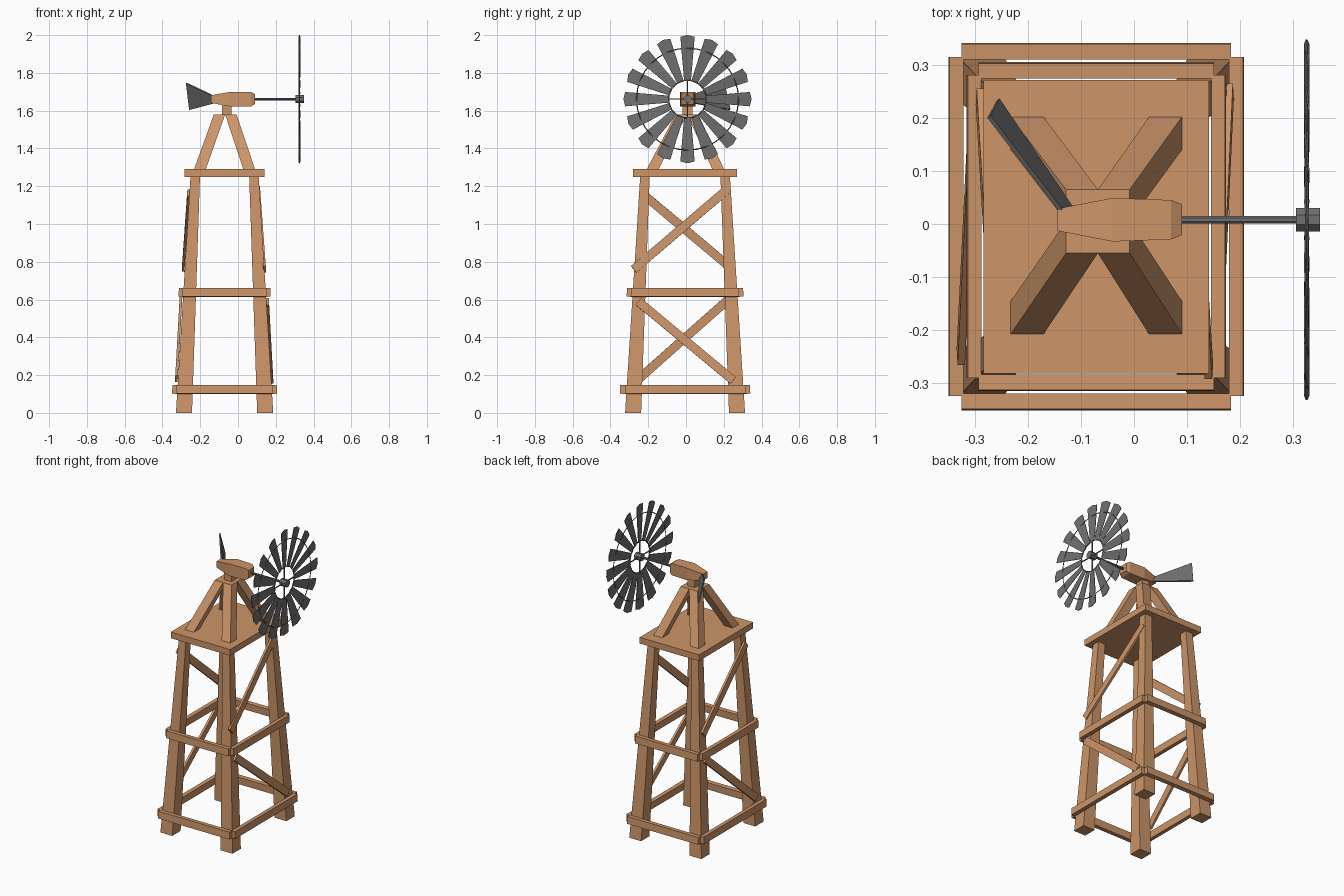
import bpy, math
from mathutils import Vector as V, Matrix

if "Cube" in bpy.data.objects:
    bpy.data.objects.remove(bpy.data.objects["Cube"])

CX, CY = -0.071, -0.005      # tower axis
RY, RZ = 0.008, 1.661        # rotor and head axis


def material(name, col):
    m = bpy.data.materials.new(name)
    m.diffuse_color = (*col, 1)
    m.use_nodes = True
    m.node_tree.nodes["Principled BSDF"].inputs["Base Color"].default_value = m.diffuse_color
    return m


wood = material("wood", (0.61, 0.30, 0.14))
metal = material("grey_metal", (0.16, 0.16, 0.16))


def mesh(name, verts, faces, mat):
    me = bpy.data.meshes.new(name)
    me.from_pydata([tuple(v) for v in verts], [], faces)
    me.materials.append(mat)
    ob = bpy.data.objects.new(name, me)
    bpy.context.collection.objects.link(ob)
    return ob


def loft(name, sections, mat):
    """Skin a list of equal-sized rings and cap both ends."""
    n = len(sections[0])
    verts = [v for s in sections for v in s]
    faces = [tuple(range(n))[::-1], tuple(range(len(verts) - n, len(verts)))]
    for k in range(len(sections) - 1):
        for i in range(n):
            j = (i + 1) % n
            faces.append((k*n + i, k*n + j, k*n + n + j, k*n + n + i))
    return mesh(name, verts, faces, mat)


def rect_z(x, y, z, hx, hy):
    return [V((x-hx, y-hy, z)), V((x+hx, y-hy, z)), V((x+hx, y+hy, z)), V((x-hx, y+hy, z))]


def rect_x(x, y, z, hy, hz):
    return [V((x, y-hy, z-hz)), V((x, y+hy, z-hz)), V((x, y+hy, z+hz)), V((x, y-hy, z+hz))]


def beam(name, p, q, width, thick, normal, mat=wood):
    """Flat plank from p to q whose broad side faces the normal."""
    p, q = V(p), V(q)
    d = (q - p).normalized()
    n = V(normal)
    n = (n - d * n.dot(d)).normalized() * thick / 2
    s = d.cross(n).normalized() * width / 2
    return loft(name, [[c-n-s, c+n-s, c+n+s, c-n+s] for c in (p, q)], mat)


def cylinder(name, x0, x1, r, sides):
    ring = lambda x: [V((x, RY + r*math.cos(a), RZ + r*math.sin(a)))
                      for a in (2*math.pi*(i + .5)/sides for i in range(sides))]
    return loft(name, [ring(x0), ring(x1)], metal)


# Tapered legs and roof struts
for sx in (-1, 1):
    for sy in (-1, 1):
        loft("leg", [rect_z(CX + sx*.215, CY + sy*.275, 0, .0425, .0425),
                     rect_z(CX + sx*.155, CY + sy*.212, 1.26, .025, .025)], wood)
        loft("strut", [rect_z(CX + sx*.132, CY + .002 + sy*.176, 1.285, .031, .031),
                       rect_z(CX + .003 + sx*.03, CY + .01 + sy*.03, 1.58, .03, .03)], wood)

# Horizontal rails: height, x offset, y offset, half lengths
for z, ox, oy, lx, ly in ((.124, .264, .330, .254, .319), (.638, .230, .294, .222, .285)):
    for s in (-1, 1):
        beam("cross_rail", (CX - lx, CY + s*oy, z), (CX + lx, CY + s*oy, z), .046, .029, (0, s, .05))
        beam("side_rail", (CX + s*ox, CY - ly, z), (CX + s*ox, CY + ly, z), .046, .026, (s, 0, .05))

# Diagonal braces on the two sides
for p, q, s in (((.141, -.277, .76), (.110, .218, 1.183), 1),
                ((.157, -.253, .59), (.180, .250, .172), 1),
                ((-.262, -.236, 1.165), (-.290, .24, .765), -1),
                ((-.326, -.25, .18), (-.302, .235, .61), -1)):
    beam("brace", p, q, .046, .014, (s, 0, .05))

# Platform, neck and head
loft("platform", [rect_z(CX, CY, z, .212, .276) for z in (1.25, 1.29)], wood)
loft("neck", [rect_z(-.06, RY, z, .026, .026) for z in (1.575, 1.64)], wood)
loft("head", [rect_x(x, RY, RZ, hy, hz) for x, hy, hz in
              ((-.144, .021, .02), (-.04, .041, .039), (.07, .037, .038), (.09, .029, .026))], wood)

# Shaft and hub
cylinder("shaft", .085, .31, .0075, 8)
cylinder("hub", .305, .35, .0235, 8)

# Tail vane
vane = [V((-.116, .028, 1.642)), V((-.256, .234, 1.605)),
        V((-.273, .202, 1.746)), V((-.138, .026, 1.682))]
n = (vane[1] - vane[0]).cross(vane[3] - vane[0]).normalized() * .004
loft("tail_vane", [[v - n for v in vane], [v + n for v in vane]], metal)

# Rotor blades, slightly pitched
RX = .325
outline = [(-.018, .095), (.018, .095), (.038, .330), (0, .3395), (-.038, .330)]
for i in range(16):
    m = (Matrix.Translation((RX, RY, RZ)) @ Matrix.Rotation(i*math.pi/8, 4, 'X')
         @ Matrix.Rotation(math.radians(6), 4, 'Z'))
    loft("blade", [[m @ V((t, y, z)) for y, z in outline] for t in (-.0015, .0015)], metal)

# Spokes and rings
for i in range(4):
    d = Matrix.Rotation(i*math.pi/2, 3, 'X') @ V((0, 0, 1))
    c = V((RX, RY, RZ))
    beam("spoke", c, c + d*.11, .006, .005, (1, 0, 0), metal)
for name, r in (("inner_ring", .10), ("outer_ring", .27)):
    bpy.ops.mesh.primitive_torus_add(location=(RX, RY, RZ), rotation=(0, math.pi/2, 0),
                                     major_radius=r, minor_radius=.003,
                                     major_segments=32, minor_segments=4)
    ring = bpy.context.object
    ring.name = name
    ring.data.materials.append(metal)
